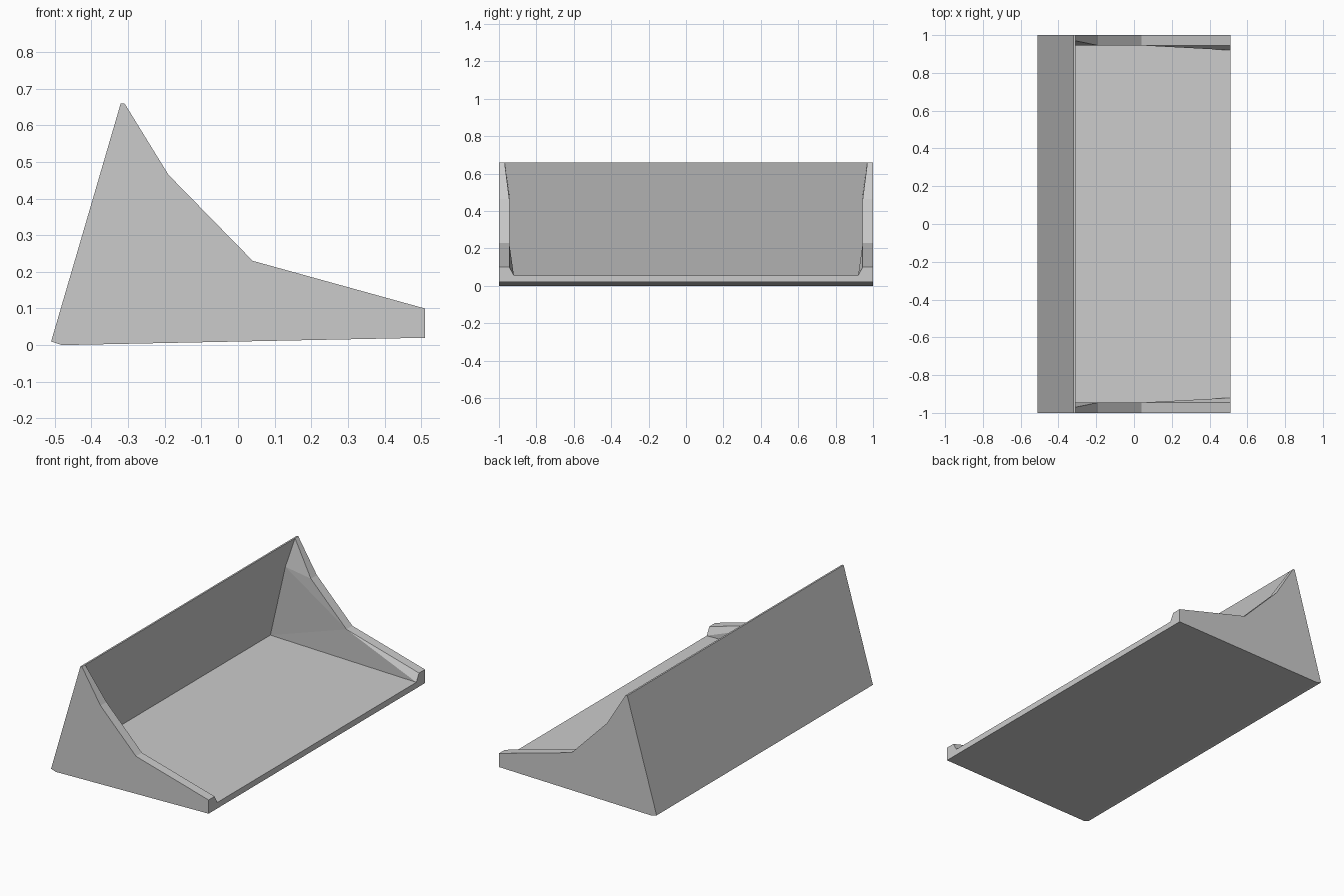
import bpy
import bmesh

default = bpy.data.objects.get("Cube")
if default:
    bpy.data.objects.remove(default, do_unlink=True)

# Plain grey metal
grey = bpy.data.materials.new("plain_grey")
grey.use_nodes = True
colour = (0.6, 0.6, 0.6, 1)
grey.diffuse_color = colour
grey.node_tree.nodes["Principled BSDF"].inputs["Base Color"].default_value = colour

# Side plate outline (x, z)
outer = dict(heel=(-0.51, 0.01), sole=(-0.48, 0), toe=(0.51, 0.02), lip=(0.51, 0.10),
             dip=(0.04, 0.23), brow=(-0.19, 0.465), crest=(-0.31, 0.66), peak=(-0.32, 0.66))
# Points of the cavity (x, half width, z)
inner = dict(top=(-0.31, 0.97, 0.66), back=(-0.355, 0.945, 0.49), corner=(-0.476, 0.979, 0.045),
             floor=(0.51, 0.92, 0.055), rim_lip=(0.51, 0.945, 0.10),
             rim_dip=(0.04, 0.945, 0.23), rim_brow=(-0.19, 0.945, 0.465))

bm = bmesh.new()
sides = []
for s in (-1, 1):
    v = {name: bm.verts.new((x, s, z)) for name, (x, z) in outer.items()}
    v.update({name: bm.verts.new((x, s * y, z)) for name, (x, y, z) in inner.items()})
    sides.append(v)
    # Outer side plate
    bm.faces.new([v[name] for name in outer])
    # Top of the rim and the faceted inner side wall
    for face in ("crest top rim_brow brow", "brow rim_brow rim_dip dip", "dip rim_dip rim_lip lip",
                 "top back rim_brow", "back rim_dip rim_brow", "back corner rim_dip",
                 "corner floor rim_dip", "floor rim_lip rim_dip"):
        bm.faces.new([v[name] for name in face.split()])


def span(*names):
    """Face running across the width between matching points of both sides."""
    near, far = sides
    bm.faces.new([near[n] for n in names] + [far[n] for n in reversed(names)])


span("heel", "peak")                        # outer back
span("heel", "sole")                        # rear chamfer
span("sole", "toe")                         # underside
span("peak", "crest", "top")                # top edge
span("top", "back", "corner")               # inner back
span("corner", "floor")                     # floor
span("toe", "lip", "rim_lip", "floor")      # front edge with notched posts

bmesh.ops.recalc_face_normals(bm, faces=bm.faces)
mesh = bpy.data.meshes.new("bucket")
bm.to_mesh(mesh)
bm.free()
mesh.materials.append(grey)
bucket = bpy.data.objects.new("bucket", mesh)
bpy.context.collection.objects.link(bucket)
